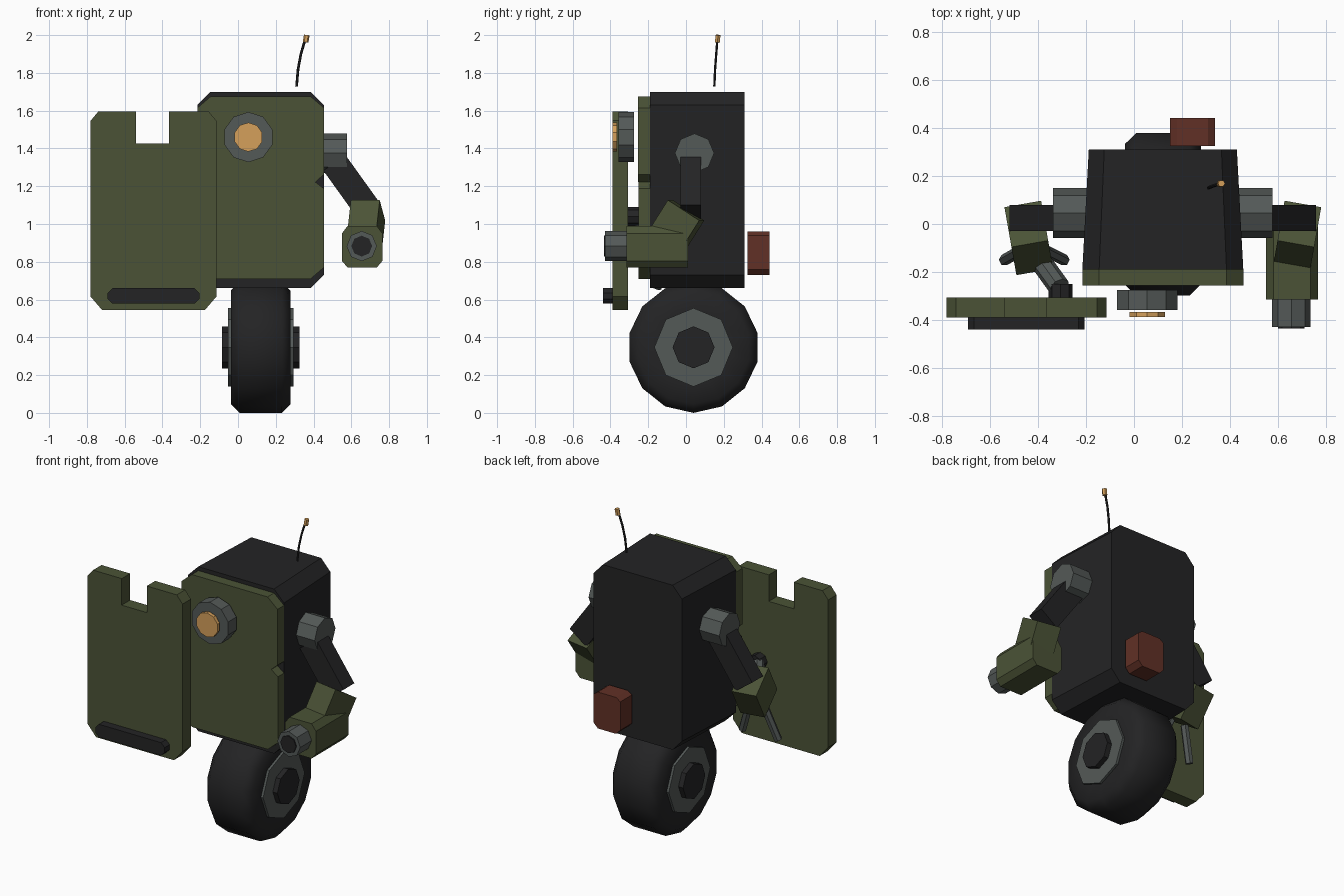
import bpy, bmesh, math
from mathutils import Vector, Matrix

if "Cube" in bpy.data.objects:
    bpy.data.objects.remove(bpy.data.objects["Cube"])

CX = 0.12  # centre plane of body, wheel and arms


def material(name, rgb):
    m = bpy.data.materials.new(name)
    m.diffuse_color = (*rgb, 1)
    m.use_nodes = True
    m.node_tree.nodes["Principled BSDF"].inputs["Base Color"].default_value = m.diffuse_color
    return m


GREEN = material("olive green", (0.070, 0.086, 0.037))
BLACK = material("near black", (0.017, 0.017, 0.018))
GREY = material("steel grey", (0.088, 0.100, 0.096))
AMBER = material("amber", (0.66, 0.35, 0.105))
RUST = material("rust red", (0.120, 0.030, 0.019))


def finish(name, bm, mat, smooth=False):
    bmesh.ops.recalc_face_normals(bm, faces=bm.faces)
    me = bpy.data.meshes.new(name)
    bm.to_mesh(me)
    bm.free()
    me.materials.append(mat)
    if smooth:
        for p in me.polygons:
            p.use_smooth = True
        me.set_sharp_from_angle(angle=math.radians(60))
    ob = bpy.data.objects.new(name, me)
    bpy.context.collection.objects.link(ob)
    return ob


def plate(name, pts, y0, y1, mat, back_scale=1.0):
    """Front outline (x, z) extruded from y0 to y1, optionally narrowed at y1."""
    bm = bmesh.new()
    a = [bm.verts.new((x, y0, z)) for x, z in pts]
    b = [bm.verts.new((CX + (x - CX) * back_scale, y1, z)) for x, z in pts]
    bm.faces.new(a)
    bm.faces.new(b)
    n = len(pts)
    for i in range(n):
        bm.faces.new((a[i], a[(i + 1) % n], b[(i + 1) % n], b[i]))
    return finish(name, bm, mat)


def cut_rect(x0, x1, z0, z1, bottom, top):
    """Rectangle with chamfered corners; bottom and top are (dx, dz) chamfers."""
    (bx, bz), (tx, tz) = bottom, top
    return [(x0 + bx, z0), (x1 - bx, z0), (x1, z0 + bz), (x1, z1 - tz),
            (x1 - tx, z1), (x0 + tx, z1), (x0, z1 - tz), (x0, z0 + bz)]


def turned(name, origin, direction, profile, sides, mat, smooth=False):
    """Round part: (distance, radius) profile spun about a direction."""
    o, w = Vector(origin), Vector(direction).normalized()
    up = Vector((0, 0, 1)) if abs(w.z) < 0.9 else Vector((1, 0, 0))
    u = (up - w * w.dot(up)).normalized()
    v = w.cross(u)
    bm = bmesh.new()
    rings = []
    for t, r in profile:
        rings.append([bm.verts.new(o + w * t + (u * math.cos(k) + v * math.sin(k)) * r)
                      for k in (2 * math.pi * i / sides for i in range(sides))])
    bm.faces.new(rings[0])
    bm.faces.new(rings[-1])
    for a, b in zip(rings, rings[1:]):
        for i in range(sides):
            j = (i + 1) % sides
            bm.faces.new((a[i], a[j], b[j], b[i]))
    return finish(name, bm, mat, smooth)


def rod(name, a, b, r, sides, mat):
    d = Vector(b) - Vector(a)
    return turned(name, a, d, [(0, r), (d.length, r)], sides, mat)


def box(name, centre, size, rot, mat):
    bm = bmesh.new()
    bmesh.ops.create_cube(bm, size=1)
    bm.transform(Matrix.Translation(centre) @ rot.to_4x4() @ Matrix.Diagonal((*size, 1)))
    return finish(name, bm, mat)


def rot(axis, deg):
    return Matrix.Rotation(math.radians(deg), 3, axis)


# body and front armour
plate("body", cut_rect(-0.215, 0.455, 0.66, 1.70, (0.07, 0.07), (0.07, 0.07)),
      -0.19, 0.31, BLACK, 0.92)
plate("upper_chest_plate", cut_rect(-0.215, 0.455, 1.222, 1.675, (0.045, 0.04), (0.07, 0.06)),
      -0.255, -0.19, GREEN)
plate("lower_chest_plate", cut_rect(-0.215, 0.455, 0.71, 1.222, (0.07, 0.06), (0.045, 0.035)),
      -0.252, -0.19, GREEN)

# lamp
rod("lamp_housing", (0.055, -0.275, 1.46), (0.055, -0.358, 1.46), 0.133, 10, GREY)
rod("lamp_lens", (0.055, -0.366, 1.46), (0.055, -0.388, 1.46), 0.077, 10, AMBER)

# pack on the back
plate("back_pack", cut_rect(0.15, 0.337, 0.73, 0.96, (0.03, 0.03), (0.03, 0.02)),
      0.325, 0.442, RUST)

# antenna
stem = [(0.31, 0.15, 1.728), (0.318, 0.154, 1.82), (0.333, 0.16, 1.90), (0.355, 0.166, 1.975)]
for i in range(3):
    rod(f"antenna_stem_{i + 1}", stem[i], stem[i + 1], 0.007, 6, BLACK)
rod("antenna_tip", (0.358, 0.167, 1.962), (0.364, 0.169, 2.0), 0.015, 6, AMBER)

# wheel
hub = (CX, 0.04, 0.347)
turned("tyre", hub, (1, 0, 0),
       [(-0.158, 0.19), (-0.158, 0.30), (-0.112, 0.347), (0.112, 0.347), (0.158, 0.30), (0.158, 0.19)],
       14, BLACK, True)
turned("wheel_disc", hub, (1, 0, 0), [(-0.173, 0.208), (0.173, 0.208)], 8, GREY)
turned("wheel_cap", hub, (1, 0, 0), [(-0.205, 0.111), (0.205, 0.111)], 8, BLACK)

# arms, mirrored about the centre plane
for side, s in (("right", 1), ("left", -1)):
    def mx(dx):
        return CX + s * dx
    rod(f"{side}_shoulder", (mx(0.26), 0.045, 1.375), (mx(0.457), 0.045, 1.375), 0.104, 8, GREY)
    box(f"{side}_upper_arm", (mx(0.485), 0.025, 1.192), (0.143, 0.108, 0.326),
        rot('Y', -35.7 * s), BLACK)
    box(f"{side}_elbow_guard", (mx(0.558), -0.058, 0.98), (0.155, 0.20, 0.22),
        rot('Z', -10 * s) @ rot('X', -32.7), GREEN)

# right forearm with muzzle
plate("right_forearm", cut_rect(0.55, 0.765, 0.77, 0.99, (0.03, 0.035), (0.03, 0.04)),
      -0.315, 0.01, GREEN)
rod("muzzle", (0.655, -0.30, 0.883), (0.655, -0.428, 0.883), 0.08, 8, GREY)
rod("muzzle_bore", (0.655, -0.40, 0.883), (0.655, -0.435, 0.883), 0.055, 8, BLACK)

# left hand: two claws and the grip that holds the shield
for i, (x0, x1) in enumerate(((-0.47, -0.54), (-0.37, -0.29))):
    rod(f"claw_{i + 1}", (x0, -0.11, 0.87), (x1, -0.15, 0.66), 0.024, 6, GREY)
rod("shield_grip", (-0.40, -0.14, 0.90), (-0.31, -0.265, 1.045), 0.045, 8, GREY)
rod("shield_mount", (-0.305, -0.25, 1.04), (-0.305, -0.31, 1.04), 0.05, 8, BLACK)

# shield with viewing notch and bumper bar
outline = cut_rect(-0.78, -0.115, 0.545, 1.595, (0.06, 0.07), (0.04, 0.048))
notch = [(-0.365, 1.595), (-0.365, 1.427), (-0.54, 1.427), (-0.54, 1.595)]
plate("shield", outline[:5] + notch + outline[5:], -0.39, -0.306, GREEN)
plate("shield_bar", cut_rect(-0.69, -0.205, 0.578, 0.66, (0.025, 0.025), (0.025, 0.025)),
      -0.44, -0.39, BLACK)
